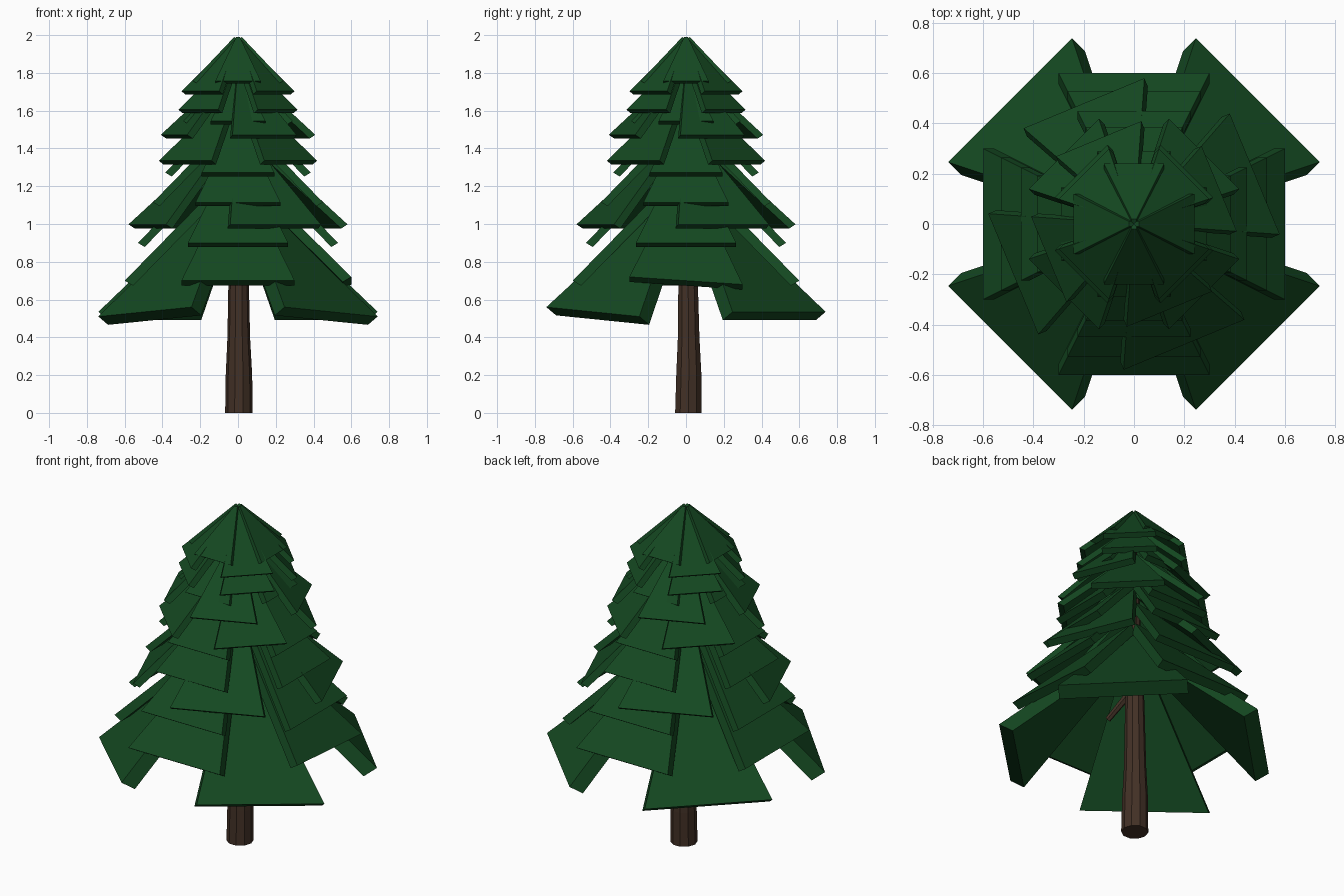
import bpy, bmesh
from math import radians, cos, sin, pi
from mathutils import Vector, Matrix

if "Cube" in bpy.data.objects:
    bpy.data.objects.remove(bpy.data.objects["Cube"])


def material(name, rgb):
    m = bpy.data.materials.new(name)
    m.diffuse_color = (*rgb, 1)
    m.use_nodes = True
    m.node_tree.nodes["Principled BSDF"].inputs["Base Color"].default_value = m.diffuse_color
    return m


GREEN = material("needle_green", (0.007, 0.065, 0.015))
BROWN = material("bark_brown", (0.055, 0.030, 0.019))


def finish(name, bm, mat):
    bmesh.ops.recalc_face_normals(bm, faces=bm.faces)
    me = bpy.data.meshes.new(name)
    bm.to_mesh(me)
    bm.free()
    me.materials.append(mat)
    ob = bpy.data.objects.new(name, me)
    bpy.context.collection.objects.link(ob)
    return ob


def add_bough(bm, r, z, angle, thick, roll=0.0):
    """Sloping wedge slab, narrow at the trunk and wide at its outer edge."""
    r0 = 0.02
    peak = z + r + 0.012 - r0
    top = [Vector((r0, -r0 / 2, peak)), Vector((r0, r0 / 2, peak)),
           Vector((r, r / 2, z + roll / 2)), Vector((r, -r / 2, z - roll / 2))]
    down = Vector((-1, 0, -0.6)).normalized() * thick
    rot = Matrix.Rotation(radians(angle), 3, 'Z')
    up = [bm.verts.new(rot @ p) for p in top]
    lo = [bm.verts.new(rot @ (p + down)) for p in top]
    bm.faces.new(up)
    bm.faces.new(lo[::-1])
    for i in range(4):
        j = (i + 1) % 4
        bm.faces.new((up[i], lo[i], lo[j], up[j]))


def loft(name, rings, sides, mat):
    """Tube through (centre, radius) rings, horizontal cross-sections."""
    bm = bmesh.new()
    loops = []
    for c, rad in rings:
        loops.append([bm.verts.new((c[0] + rad * cos(2 * pi * k / sides),
                                    c[1] + rad * sin(2 * pi * k / sides), c[2]))
                      for k in range(sides)])
    for a, b in zip(loops, loops[1:]):
        for k in range(sides):
            n = (k + 1) % sides
            bm.faces.new((a[k], a[n], b[n], b[k]))
    bm.faces.new(loops[0][::-1])
    bm.faces.new(loops[-1])
    return finish(name, bm, mat)


# Foliage tiers: outer radius, upper edge height, starting angle, thickness
TIERS = [
    (0.697, 0.535, 45, 0.085),
    (0.60, 0.70, 0, 0.052),
    (0.53, 0.90, 0, 0.042),
    (0.52, 0.998, 22.5, 0.042),
    (0.45, 1.115, 0, 0.04),
    (0.385, 1.272, 0, 0.04),
    (0.395, 1.335, 45, 0.038),
    (0.367, 1.472, 22.5, 0.038),
    (0.29, 1.545, 0, 0.035),
    (0.297, 1.605, 45, 0.035),
    (0.282, 1.703, 45, 0.032),
    (0.24, 1.758, 0, 0.03),
]
# Slight sideways lean of a few low boughs, keyed by (tier, bough)
ROLL = {(0, 2): 0.05, (0, 3): -0.05, (1, 0): -0.04}

for t, (r, z, start, thick) in enumerate(TIERS):
    bm = bmesh.new()
    for k in range(4):
        add_bough(bm, r, z, start + 90 * k, thick, ROLL.get((t, k), 0.0))
    finish(f"foliage_tier_{t + 1}", bm, GREEN)

# Trunk with a small bend near the ground
loft("trunk", [((0.005, 0.012, 0.0), 0.073), ((0.005, 0.015, 0.2), 0.07),
               ((0.004, 0.014, 0.4), 0.06), ((0.003, 0.01, 0.8), 0.052),
               ((0.0, 0.0, 1.3), 0.035), ((0.0, 0.0, 1.85), 0.012)], 10, BROWN)

# Short bare twig under the foliage
bm = bmesh.new()
a, b = Vector((0.0, 0.0, 0.90)), Vector((0.045, -0.165, 0.76))
d = b - a
place = Matrix.Translation((a + b) / 2) @ d.to_track_quat('Z', 'Y').to_matrix().to_4x4()
bmesh.ops.create_cone(bm, cap_ends=True, segments=6, radius1=0.022, radius2=0.016,
                      depth=d.length, matrix=place)
finish("twig", bm, BROWN)
